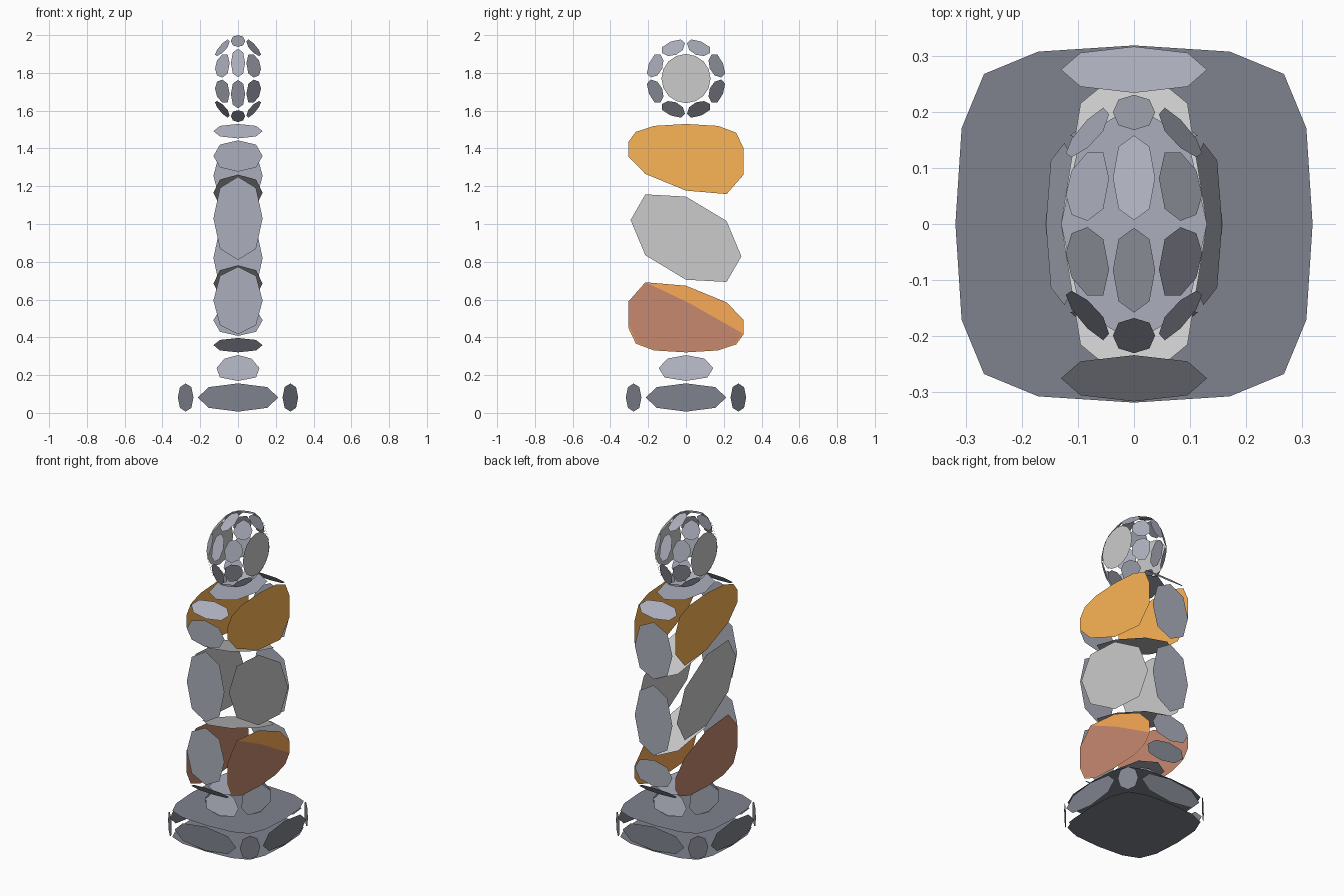
import bpy
from math import sin, cos, pi
from mathutils import Vector

if "Cube" in bpy.data.objects:
    bpy.data.objects.remove(bpy.data.objects["Cube"])


def material(name, col):
    m = bpy.data.materials.new(name)
    m.diffuse_color = (*col, 1)
    m.use_nodes = True
    m.node_tree.nodes["Principled BSDF"].inputs["Base Color"].default_value = m.diffuse_color
    return m


orange = material("orange", (0.97, 0.46, 0.095))
amber = material("amber", (0.97, 0.40, 0.095))
copper = material("copper", (0.57, 0.25, 0.16))
silver = material("silver", (0.53, 0.53, 0.53))
steel = material("steel", (0.41, 0.425, 0.50))
slate = material("slate", (0.21, 0.225, 0.265))


def plates(name, faces, mat=None, rounded=True):
    """Loose flat plates: unshared corners, each face rounded off by subdivision."""
    center = sum((Vector(p) for f in faces for p in f), Vector()) / sum(len(f) for f in faces)
    verts, polys = [], []
    for f in faces:
        pts = [Vector(p) for p in f]
        mid = sum(pts, Vector()) / len(pts)
        normal = sum((pts[i - 1].cross(pts[i]) for i in range(len(pts))), Vector())
        if len(faces) > 1 and normal.dot(mid - center) < 0:
            pts.reverse()
        polys.append(range(len(verts), len(verts) + len(pts)))
        verts += pts
    me = bpy.data.meshes.new(name)
    me.from_pydata([tuple(v) for v in verts], [], [list(p) for p in polys])
    if mat:
        me.materials.append(mat)
    ob = bpy.data.objects.new(name, me)
    bpy.context.collection.objects.link(ob)
    if rounded:
        sub = ob.modifiers.new("round_plates", 'SUBSURF')
        sub.levels = sub.render_levels = 1
    return ob


def bands(lower, upper):
    n = len(lower)
    return [[lower[i], lower[(i + 1) % n], upper[(i + 1) % n], upper[i]] for i in range(n)]


# Base: square with chamfered corners
s, a, h = 0.322, 0.232, 0.163
octagon = [(a, -s), (s, -a), (s, a), (a, s), (-a, s), (-s, a), (-s, -a), (-a, -s)]
low = [(x, y, 0) for x, y in octagon]
high = [(x, y, h) for x, y in octagon]
plates("base", bands(low, high) + [low, high], slate)


# Neck: tapered pedestal
def rect(x, y, z):
    return [(x, -y, z), (x, y, z), (-x, y, z), (-x, -y, z)]


plates("neck", bands(rect(0.16, 0.18, 0.163), rect(0.088, 0.135, 0.312)), steel)

# Body: three stacked blocks sharing slanted joints; profiles in (y, z)
W = 0.142
upper = [(-0.32, 1.27), (0.32, 1.06), (0.32, 1.45), (0.23, 1.533), (-0.23, 1.533), (-0.32, 1.45)]
middle = [(-0.32, 0.79), (0.32, 0.58), (0.32, 1.06), (-0.32, 1.27)]
lower = [(-y, 1.85 - z) for y, z in upper]


def side(profile, x):
    pts = [(x, y, z) for y, z in profile]
    return pts if x > 0 else pts[::-1]


for name, prof, mats in (("upper_block", upper, (orange, orange)),
                         ("middle_block", middle, (silver, silver)),
                         ("lower_block", lower, (amber, copper))):
    walls = bands(side(prof, W), side(prof, -W)[::-1])
    if name == "middle_block":          # front and back walls plus the two joints
        plates("joints", [walls[0], walls[2]], silver)
        walls = [walls[1], walls[3]]
    else:
        walls = walls[1:]
    plates(name + "_edges", walls, steel)
    plates(name + "_right", [side(prof, W)], mats[0])
    plates(name + "_left", [side(prof, -W)], mats[1])

# Copper overlay on the right side of the lower block
overlay = [(-0.21, 0.69), (-0.305, 0.59), (-0.305, 0.47), (-0.26, 0.37), (-0.17, 0.335),
           (0, 0.322), (0.17, 0.335), (0.26, 0.365), (0.3, 0.42), (0.02, 0.58)]
plates("lower_block_overlay", [side(overlay, W + 0.002)[::-1]], copper, False)


# Ball: eight-sided rings around the x axis with flat caps
def ring(x, r):
    return [(x, r * sin(k * pi / 4), 1.77 + r * cos(k * pi / 4)) for k in range(8)]


R, r, xi, xo = 0.233, 0.144, 0.041, 0.125
plates("ball", bands(ring(-xo, r), ring(-xi, R)) + bands(ring(-xi, R), ring(xi, R))
       + bands(ring(xi, R), ring(xo, r)), steel)
plates("ball_caps", [ring(-xo, r), ring(xo, r)], silver)
